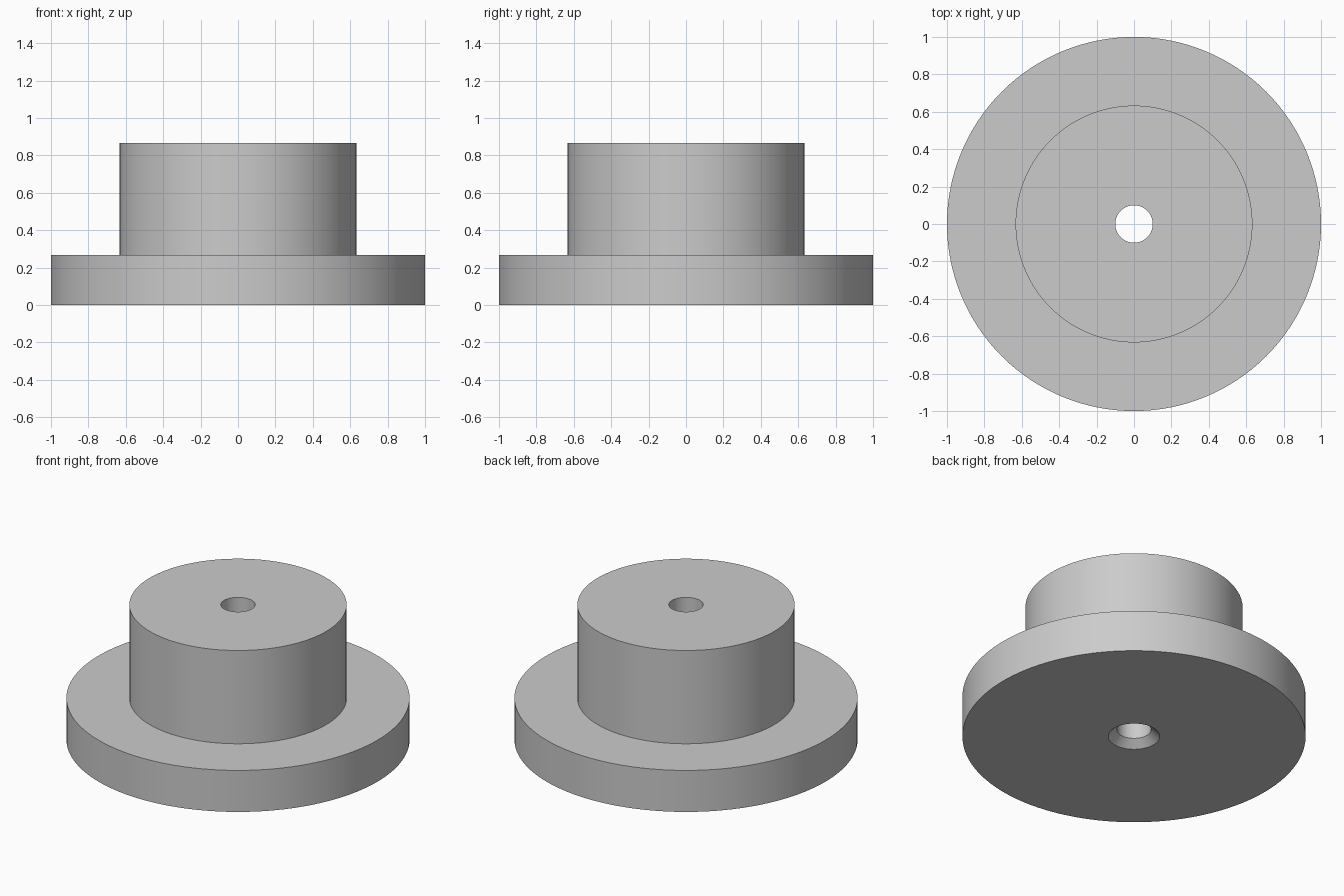
import bpy
import bmesh
import math

cube = bpy.data.objects.get("Cube")
if cube:
    bpy.data.objects.remove(cube, do_unlink=True)

SEGMENTS = 128

# Single grey finish
grey = bpy.data.materials.new("light_grey")
grey.use_nodes = True
colour = (0.6, 0.6, 0.6, 1.0)
grey.diffuse_color = colour
grey.node_tree.nodes["Principled BSDF"].inputs["Base Color"].default_value = colour


def lathe(name, profile, material):
    """Revolve a closed (radius, z) profile about the z axis."""
    bm = bmesh.new()
    rings = []
    for i in range(SEGMENTS):
        a = 2 * math.pi * i / SEGMENTS
        rings.append([bm.verts.new((r * math.cos(a), r * math.sin(a), z))
                      for r, z in profile])
    count = len(profile)
    for i, ring in enumerate(rings):
        nxt = rings[(i + 1) % SEGMENTS]
        for j in range(count):
            k = (j + 1) % count
            bm.faces.new((ring[j], nxt[j], nxt[k], ring[k]))
    bmesh.ops.recalc_face_normals(bm, faces=bm.faces)
    mesh = bpy.data.meshes.new(name)
    bm.to_mesh(mesh)
    bm.free()
    mesh.materials.append(material)
    obj = bpy.data.objects.new(name, mesh)
    bpy.context.collection.objects.link(obj)
    bpy.ops.object.select_all(action='DESELECT')
    obj.select_set(True)
    bpy.context.view_layer.objects.active = obj
    bpy.ops.object.shade_smooth_by_angle(angle=math.radians(30))
    return obj


# Wide flange, raised hub and through bore with a countersink underneath
lathe("flanged_hub", [
    (0.15, 0.0), (1.0, 0.0),         # underside
    (1.0, 0.267), (0.633, 0.267),    # flange rim and shoulder
    (0.633, 0.867), (0.1, 0.867),    # hub wall and top
    (0.1, 0.045),                    # bore down to the countersink
], grey)
